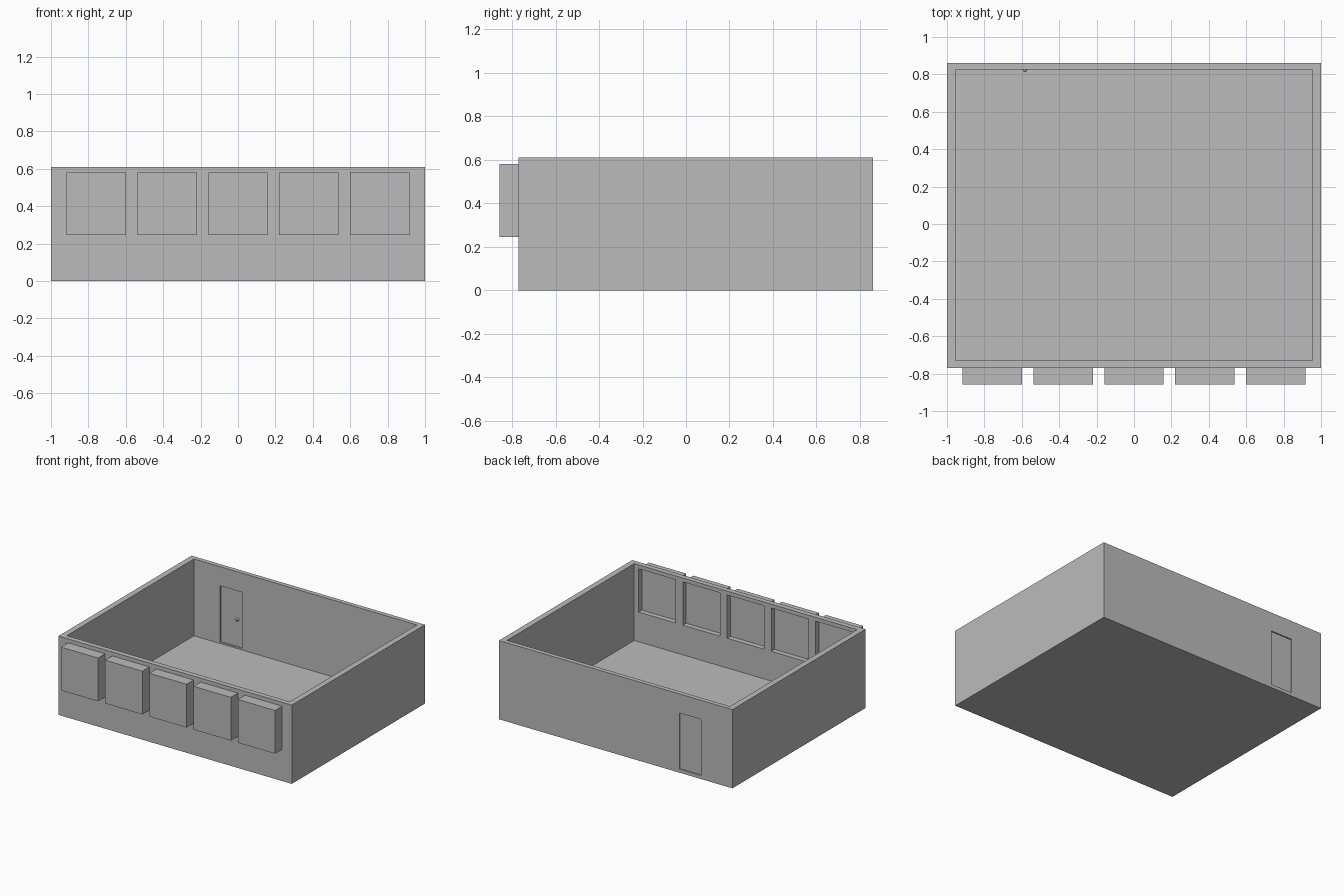
import bpy
import bmesh
from mathutils import Matrix, Vector

cube = bpy.data.objects.get("Cube")
if cube:
    bpy.data.objects.remove(cube, do_unlink=True)

GREY = (0.5, 0.5, 0.5, 1.0)
grey = bpy.data.materials.new("plain grey")
grey.use_nodes = True
grey.diffuse_color = GREY
grey.node_tree.nodes["Principled BSDF"].inputs["Base Color"].default_value = GREY


def finish(name, bm):
    mesh = bpy.data.meshes.new(name)
    bm.to_mesh(mesh)
    bm.free()
    mesh.materials.append(grey)
    obj = bpy.data.objects.new(name, mesh)
    bpy.context.collection.objects.link(obj)
    return obj


def box(name, x, y, z):
    """Box from (min, max) ranges on each axis."""
    lo, hi = (Vector(c) for c in zip(x, y, z))
    bm = bmesh.new()
    bmesh.ops.create_cube(bm, size=1)
    bmesh.ops.scale(bm, vec=hi - lo, verts=bm.verts)
    bmesh.ops.translate(bm, vec=(lo + hi) / 2, verts=bm.verts)
    return finish(name, bm)


def cut(target, cutter):
    cutter.hide_render = True
    cutter.hide_set(True)
    mod = target.modifiers.new(cutter.name, 'BOOLEAN')
    mod.operation = 'DIFFERENCE'
    mod.solver = 'EXACT'
    mod.object = cutter


FRONT, BACK, TOP, FLOOR = -0.77, 0.86, 0.61, 0.015
INNER_FRONT, INNER_BACK = -0.73, 0.825

# Open-topped room shell
room = box("room_shell", (-1, 1), (FRONT, BACK), (0, TOP))
cut(room, box("room_cutter", (-0.955, 0.955), (INNER_FRONT, INNER_BACK), (FLOOR, 1)))

# Window openings, each closed by a box outside the front wall
for i in range(5):
    centre = (i - 2) * 0.379
    x = (centre - 0.159, centre + 0.159)
    z = (0.245, 0.58)
    cut(room, box(f"window_cutter_{i + 1}", x, (FRONT - 0.05, INNER_FRONT + 0.05), z))
    box(f"window_box_{i + 1}", x, (-0.857, FRONT), z)

# Doorway with a thin door set inside it
door_x, door_z = (-0.73, -0.545), (0.027, 0.462)
cut(room, box("door_cutter", door_x, (INNER_BACK - 0.05, BACK + 0.05), door_z))
box("door", door_x, (INNER_BACK + 0.008, BACK - 0.01), door_z)

# Round knob on the room side
bm = bmesh.new()
bmesh.ops.create_uvsphere(bm, u_segments=12, v_segments=8, radius=0.012,
                          matrix=Matrix.Translation((-0.583, INNER_BACK, 0.24)))
finish("door_knob", bm)
